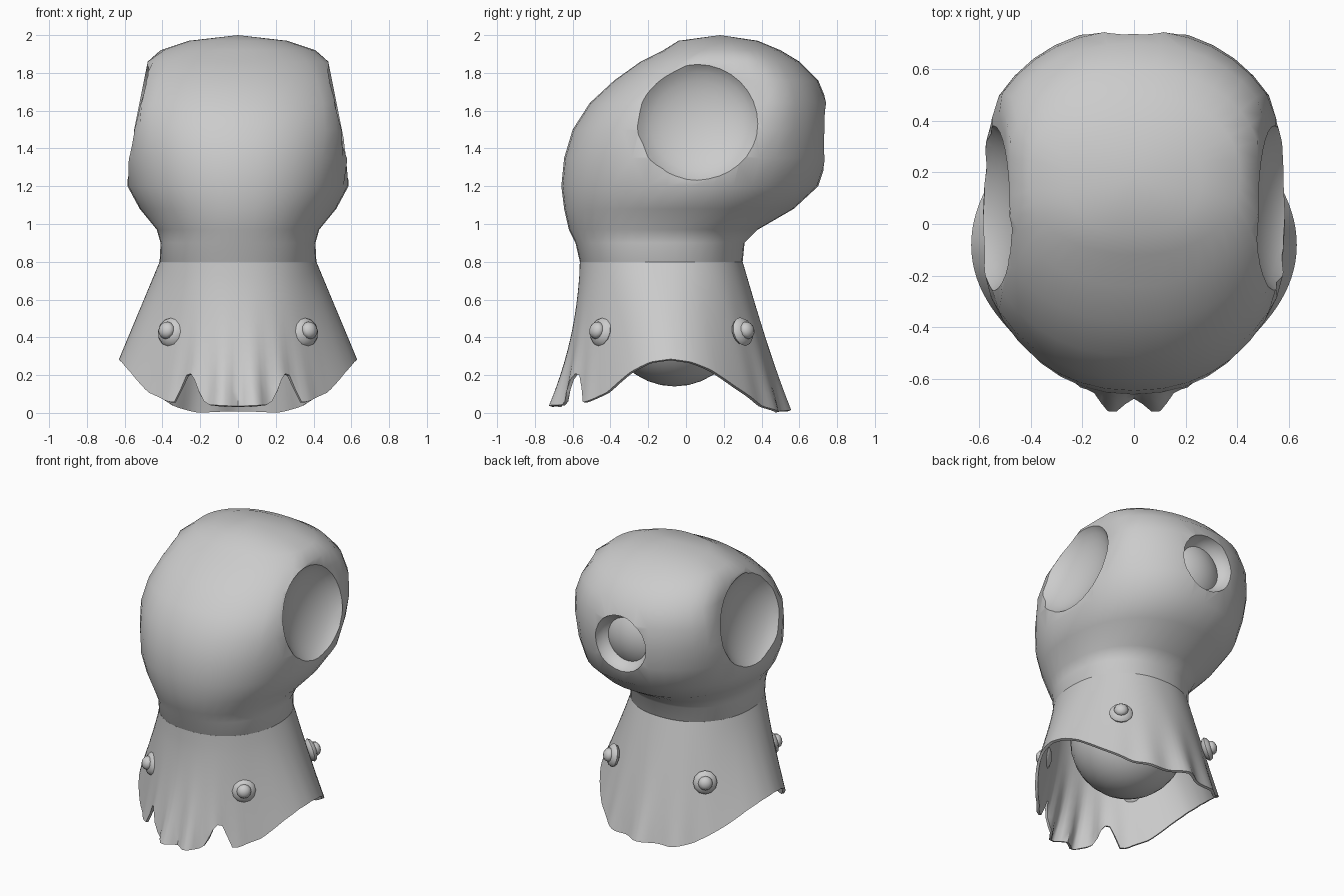
import bpy, bmesh, math
from mathutils import Vector, Matrix

cube = bpy.data.objects.get("Cube")
if cube:
    bpy.data.objects.remove(cube)

grey = bpy.data.materials.new("plain_grey")
grey.use_nodes = True
grey.diffuse_color = (0.6, 0.6, 0.6, 1)
grey.node_tree.nodes["Principled BSDF"].inputs["Base Color"].default_value = (0.6, 0.6, 0.6, 1)


def smooth(obj, angle):
    bpy.ops.object.select_all(action='DESELECT')
    obj.select_set(True)
    bpy.context.view_layer.objects.active = obj
    bpy.ops.object.shade_smooth_by_angle(angle=math.radians(angle))


def finish(bm, name, angle=40):
    bmesh.ops.recalc_face_normals(bm, faces=bm.faces[:])
    mesh = bpy.data.meshes.new(name)
    bm.to_mesh(mesh)
    bm.free()
    mesh.materials.append(grey)
    obj = bpy.data.objects.new(name, mesh)
    bpy.context.collection.objects.link(obj)
    smooth(obj, angle)
    return obj


def bridge(bm, a, b):
    for i in range(len(a)):
        j = (i + 1) % len(a)
        bm.faces.new((a[i], a[j], b[j], b[i]))


def boxy(v):
    """Makes a circle slightly squarer."""
    return math.copysign(abs(v) ** .92, v)


def ball(name, centre, axis, radius, depth, segs=24):
    """Ellipsoid with its short axis along the given direction."""
    bm = bmesh.new()
    rot = Vector(axis).to_track_quat('Z', 'Y').to_matrix().to_4x4()
    mat = Matrix.Translation(centre) @ rot @ Matrix.Diagonal((radius, radius, depth, 1))
    bmesh.ops.create_uvsphere(bm, u_segments=segs, v_segments=segs // 2, radius=1, matrix=mat)
    return finish(bm, name)


def carve(obj, cutters):
    """Subtract the cutters, bake the result and remove them."""
    for c in cutters:
        m = obj.modifiers.new("carve", 'BOOLEAN')
        m.object, m.operation, m.solver = c, 'DIFFERENCE', 'EXACT'
    dg = bpy.context.evaluated_depsgraph_get()
    obj.data = bpy.data.meshes.new_from_object(obj.evaluated_get(dg))
    obj.modifiers.clear()
    for c in cutters:
        bpy.data.objects.remove(c)
    smooth(obj, 45)


# Head: stacked rings of (height, front y, back y, half width), sides flattened on a slope
HEAD = [(.76, -.54, .27, .39), (.80, -.562, .30, .415), (.90, -.585, .31, .41),
        (.97, -.62, .38, .43), (1.08, -.645, .57, .52), (1.20, -.66, .70, .585),
        (1.35, -.645, .75, .615), (1.50, -.60, .76, .635), (1.64, -.51, .75, .62),
        (1.76, -.38, .70, .575), (1.86, -.24, .60, .50), (1.92, -.12, .50, .41),
        (1.97, -.04, .38, .26)]
SEGS = 40
bm = bmesh.new()
rings = []
for z, yf, yb, rx in HEAD:
    ring = []
    limit = .60 - .2 * (z - 1.25)
    for i in range(SEGS):
        a = 2 * math.pi * i / SEGS
        x = max(-limit, min(limit, rx * boxy(math.sin(a))))
        y = (yf + yb) / 2 - (yb - yf) / 2 * boxy(math.cos(a))
        ring.append(bm.verts.new((x, y, z)))
    rings.append(ring)
for a, b in zip(rings, rings[1:]):
    bridge(bm, a, b)
bm.faces.new(rings[0])
apex = bm.verts.new((0, .18, 2))
for i in range(SEGS):
    bm.faces.new((rings[-1][i], rings[-1][(i + 1) % SEGS], apex))
head = finish(bm, "head")

# Hollow side sockets and back opening
cutters = []
for side in (-1, 1):
    n = Vector((side, 0, .2)).normalized()
    cutters.append(ball("socket_cutter", Vector((side * .54, .06, 1.53)) + n * .07, n, .345, .18, 32))
cutters.append(ball("opening_cutter", (0, .75, 1.48), (0, 1, 0), .2, .15))
carve(head, cutters)
ball("opening_ball", (0, .395, 1.48), (0, 1, 0), .3, .3, 32)


# Skirt: flared cloth with an arched hem, front notches and pleats
def lerp_points(points, v):
    for (a, p), (b, q) in zip(points, points[1:]):
        if v <= b:
            return p + (q - p) * (v - a) / (b - a)


HEM = [(0, .035), (18, .045), (40, .06), (55, .11), (70, .22), (80, .27), (90, .285), (100, .27),
       (110, .23), (125, .14), (145, .035), (160, .005), (180, .015)]
NOTCH = [(0, 0), (17, 0), (22, .09), (25, .15), (28, .16), (31, .14), (35, .01), (36, 0), (180, 0)]
ROWS, COLS, TOP = 10, 120, .80
bm = bmesh.new()
rows = [[] for _ in range(ROWS + 1)]
for i in range(COLS):
    a = 2 * math.pi * i / COLS
    deg = abs((math.degrees(a) + 180) % 360 - 180)
    s, c = math.sin(a), math.cos(a)
    base = lerp_points(HEM, deg)
    hem = base + lerp_points(NOTCH, deg)
    front = max(0, 1 - deg / 50)
    back = max(0, 1 - (180 - deg) / 45)
    folds = back * math.cos(math.radians((180 - deg) * 14)) * .8 - front * math.cos(math.radians(deg * 22))
    for j in range(ROWS + 1):
        z = TOP + (hem - TOP) * j / ROWS
        t = (TOP - z) / (TOP - base)
        f = t ** (1 + .7 * max(0, c) ** 4)
        # the hem is widest at the front, sides and back
        r = .63 + .035 * t * t * folds - .02 * back - (.045 + .015 * c) * math.sin(2 * a) ** 2
        x = .415 * boxy(s) * (1 - f) + r * s * f
        y = (-.131 + .05 * f) - .431 * boxy(c) * (1 - f) - r * c * f
        rows[j].append(bm.verts.new((x, y, z)))
for a, b in zip(rows, rows[1:]):
    bridge(bm, a, b)
skirt = finish(bm, "skirt", 60)
thick = skirt.modifiers.new("thickness", 'SOLIDIFY')
thick.thickness, thick.offset = .018, -1
skirt.modifiers.new("crisp_rim", 'EDGE_SPLIT').split_angle = math.radians(50)

# Round body hanging inside the skirt
ball("inner_body", (0, -.06, .51), (0, 0, 1), .37, .37, 32)

# Four studs around the skirt
for sx in (-1, 1):
    for name, sy, y in (("front", -1, -.45), ("back", 1, .3)):
        n = Vector((sx * .8, sy, .3)).normalized()
        p = Vector((sx * .36, y, .43))
        side = "left" if sx > 0 else "right"
        ball(f"{name}_{side}_stud_base", p, n, .078, .035, 12)
        ball(f"{name}_{side}_stud_knob", p + n * .03, n, .047, .035, 12)
